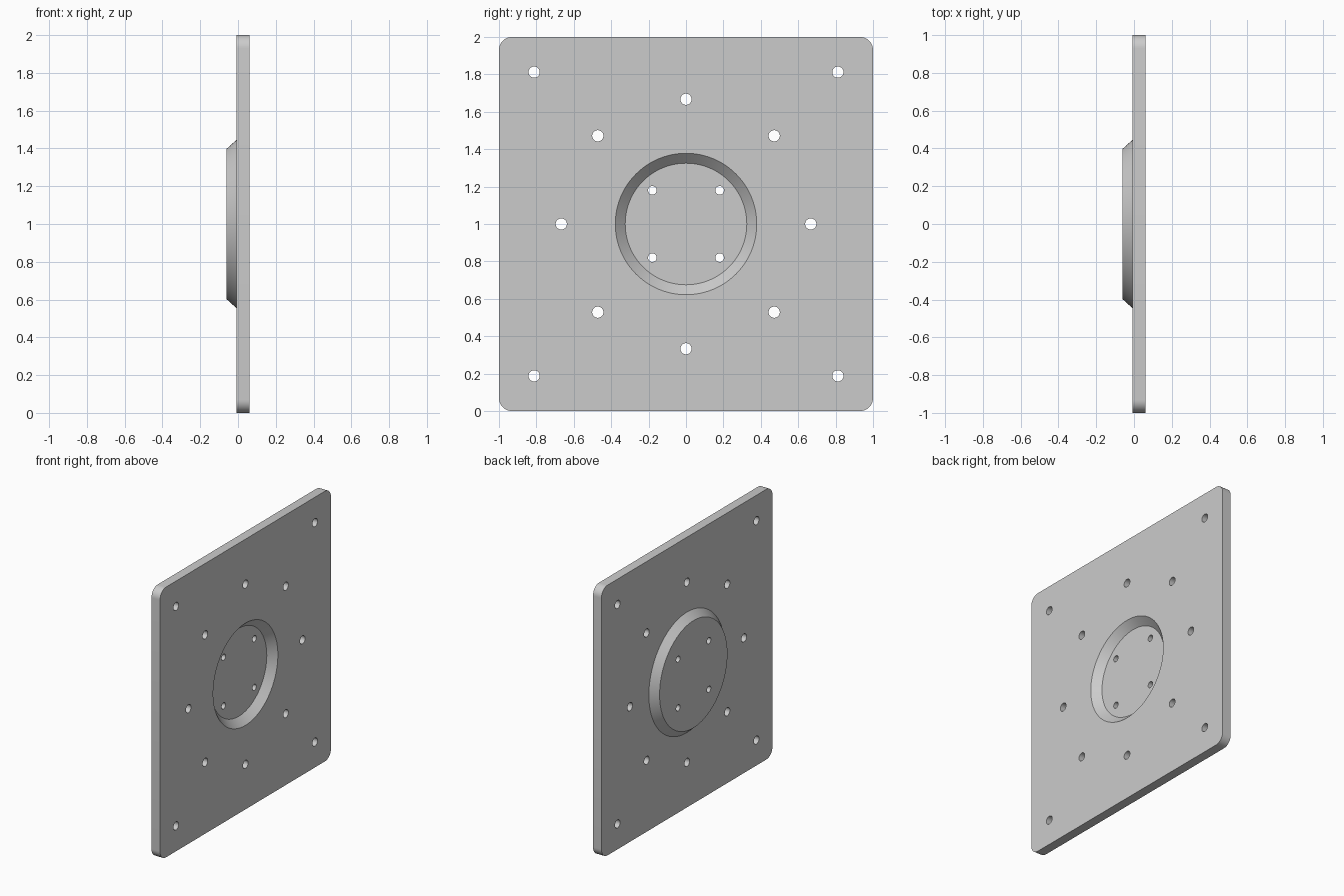
import bpy
import math
from mathutils import Matrix

default = bpy.data.objects.get("Cube")
if default:
    bpy.data.objects.remove(default, do_unlink=True)

# Levels along the thickness of the plate (x) and main sizes
FACE, BACK, BOSS = 0.0615, -0.008, -0.0615
FLOOR = 0.008
MID = 1.0
CORNER = 0.07

grey = bpy.data.materials.new("plain grey")
grey.use_nodes = True
colour = (0.6, 0.6, 0.6, 1)
grey.diffuse_color = colour
grey.node_tree.nodes["Principled BSDF"].inputs["Base Color"].default_value = colour


def prism(name, rings):
    """Solid lofted through rings of (y, z) points, each at its own x."""
    n = len(rings[0][1])
    verts = [(x, y, z) for x, pts in rings for y, z in pts]
    faces = [(i, (i + 1) % n, n + (i + 1) % n, n + i) for i in range(n)]
    faces += [tuple(reversed(range(n))), tuple(range(n, 2 * n))]
    mesh = bpy.data.meshes.new(name)
    mesh.from_pydata(verts, [], faces)
    mesh.materials.append(grey)
    obj = bpy.data.objects.new(name, mesh)
    bpy.context.collection.objects.link(obj)
    return obj


def circle(radius, y=0.0, z=MID, sides=96):
    angles = [math.tau * i / sides for i in range(sides)]
    return [(y + radius * math.cos(a), z + radius * math.sin(a)) for a in angles]


def rounded_square(half, radius, steps=10):
    pts = []
    for quarter in range(4):
        a0 = quarter * math.pi / 2
        cy = math.copysign(half - radius, math.cos(a0 + math.pi / 4))
        cz = math.copysign(half - radius, math.sin(a0 + math.pi / 4))
        for s in range(steps + 1):
            a = a0 + math.pi / 2 * s / steps
            pts.append((cy + radius * math.cos(a), MID + cz + radius * math.sin(a)))
    return pts


def combine(target, tool, operation):
    """Apply a boolean and discard the tool."""
    tool.hide_render = True
    mod = target.modifiers.new(operation.lower(), "BOOLEAN")
    mod.operation, mod.object, mod.solver = operation, tool, "EXACT"
    bpy.context.view_layer.objects.active = target
    bpy.ops.object.modifier_apply(modifier=mod.name)
    bpy.data.objects.remove(tool, do_unlink=True)


# Square plate with rounded corners
outline = rounded_square(1.0, CORNER)
plate = prism("mounting_plate", [(BACK, outline), (FACE, outline)])

# Tapered round boss on the back, sunk a little into the plate
boss = prism("boss", [(BOSS, circle(0.397)), (BACK + 0.02, circle(0.464))])
combine(plate, boss, "UNION")

# Matching tapered recess in the face
recess = prism("recess_cutter", [(FLOOR, circle(0.325)), (FACE + 0.02, circle(0.398))])
combine(plate, recess, "DIFFERENCE")

# Corner holes, ring of eight holes and four small holes in the recess floor
signs = [(a, b) for a in (-1, 1) for b in (-1, 1)]
holes = [(0.812 * a, 0.812 * b, 0.03) for a, b in signs]
holes += [(0.18 * a, 0.18 * b, 0.023) for a, b in signs]
holes += [(y, z - MID, 0.03) for y, z in circle(0.667, sides=8)]
for y, z, radius in holes:
    ring = circle(radius, y, MID + z, 32)
    drill = prism("hole_cutter", [(BOSS - 0.1, ring), (FACE + 0.1, ring)])
    combine(plate, drill, "DIFFERENCE")

# Smooth round walls, keep rims sharp
bpy.ops.object.select_all(action="DESELECT")
plate.select_set(True)
bpy.context.view_layer.objects.active = plate
bpy.ops.object.shade_smooth_by_angle(angle=math.radians(30))
